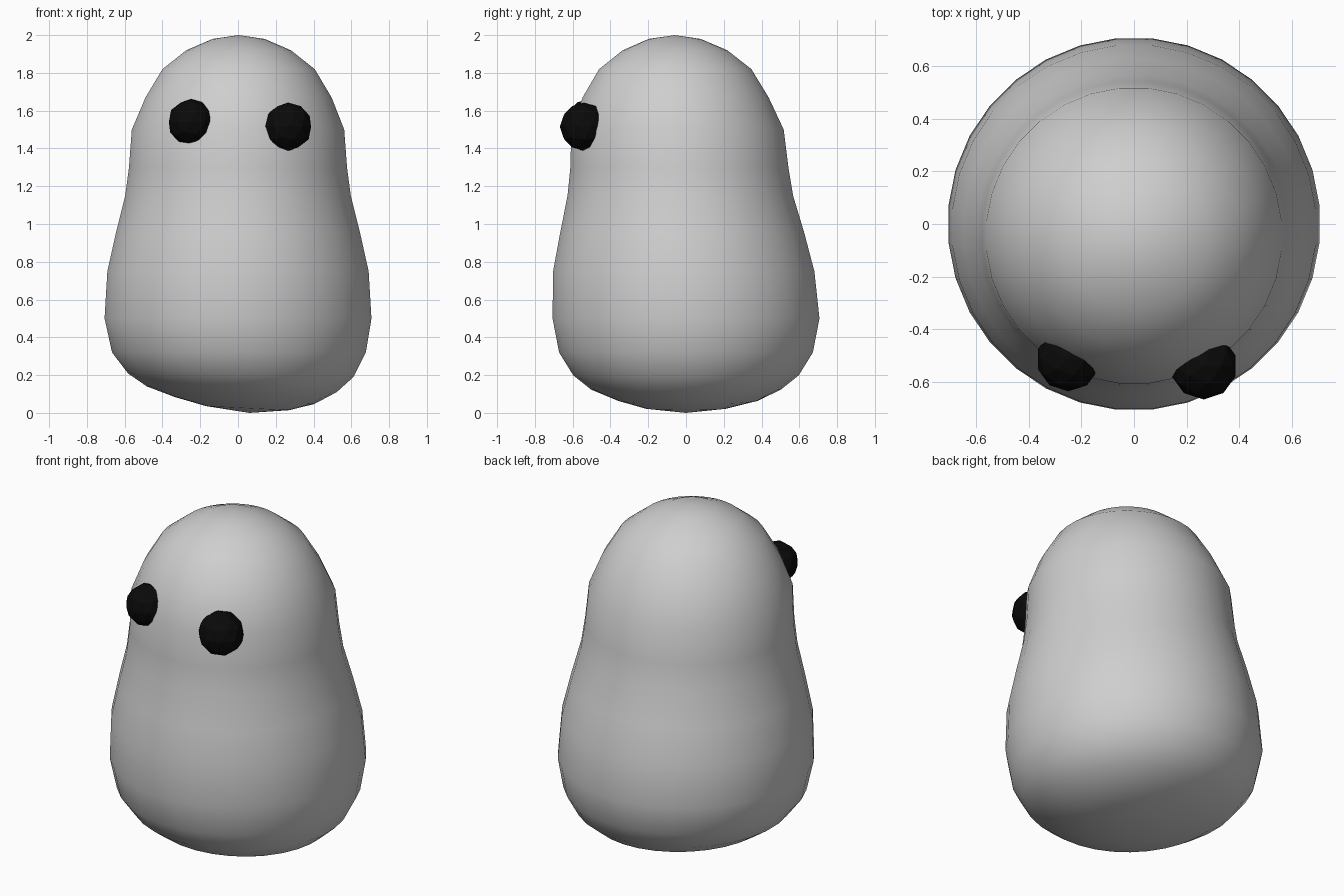
import bpy, bmesh, math

if "Cube" in bpy.data.objects:
    bpy.data.objects.remove(bpy.data.objects["Cube"])

def material(name, c):
    m = bpy.data.materials.new(name)
    m.diffuse_color = (c, c, c, 1)
    m.use_nodes = True
    m.node_tree.nodes["Principled BSDF"].inputs["Base Color"].default_value = m.diffuse_color
    return m

grey = material("pale grey", 0.62)
black = material("black", 0.003)

def make_object(name, bm, mat):
    me = bpy.data.meshes.new(name)
    bm.to_mesh(me)
    bm.free()
    me.materials.append(mat)
    ob = bpy.data.objects.new(name, me)
    bpy.context.collection.objects.link(ob)
    return ob

# Body: rings of (height, radius, centre x, centre y, tilt along x)
RINGS = [(0.025, 0.22, 0.05, 0, -0.05), (0.065, 0.37, 0.035, 0.01, -0.05),
         (0.125, 0.505, 0.02, 0, -0.03), (0.20, 0.60, 0.015, 0, -0.015),
         (0.32, 0.675, 0.005, 0, 0), (0.50, 0.71, 0, 0, 0),
         (0.75, 0.695, 0, -0.012, 0), (0.95, 0.65, 0, -0.02, 0),
         (1.15, 0.60, 0, -0.03, 0), (1.30, 0.58, 0, -0.035, 0),
         (1.50, 0.565, 0, -0.045, 0), (1.67, 0.495, 0.003, -0.055, 0),
         (1.82, 0.405, 0.003, -0.057, 0), (1.92, 0.278, 0.003, -0.058, 0),
         (1.98, 0.138, 0.003, -0.06, 0)]
SIDES = 32
bm = bmesh.new()
rings = []
for z, r, cx, cy, tilt in RINGS:
    ring = []
    for i in range(SIDES):
        a = 2 * math.pi * (i + 0.5) / SIDES
        x = r * math.cos(a)
        ring.append(bm.verts.new((cx + x, cy + r * math.sin(a), max(z + tilt * x, 0.004))))
    rings.append(ring)
bottom = bm.verts.new((0.06, 0, 0))
top = bm.verts.new((0.003, -0.06, 2))
for i in range(SIDES):
    j = (i + 1) % SIDES
    for lo, hi in zip(rings, rings[1:]):
        bm.faces.new((lo[i], lo[j], hi[j], hi[i]))
    bm.faces.new((rings[0][j], rings[0][i], bottom))
    bm.faces.new((rings[-1][i], rings[-1][j], top))
for f in bm.faces:
    f.smooth = True
make_object("body", bm, grey)

# Eyes: faceted balls half sunk into the head
for name, loc, r in (("left_eye", (-0.25, -0.515, 1.54), 0.122),
                     ("right_eye", (0.265, -0.54, 1.515), 0.128)):
    bm = bmesh.new()
    bmesh.ops.create_icosphere(bm, subdivisions=2, radius=r)
    make_object(name, bm, black).location = loc
